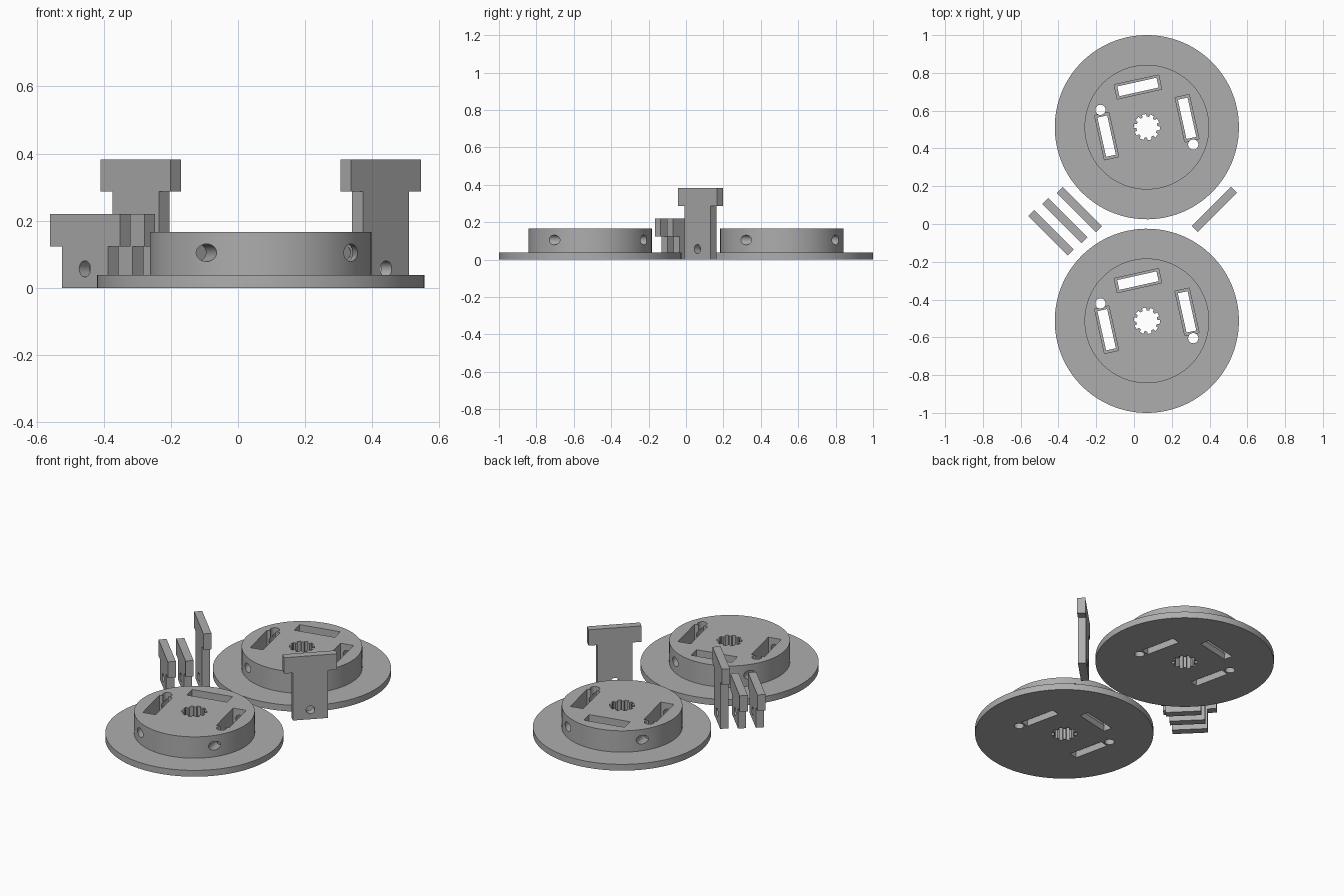
import bpy, bmesh, math
from mathutils import Matrix, Vector

if "Cube" in bpy.data.objects:
    bpy.data.objects.remove(bpy.data.objects["Cube"])

gray = bpy.data.materials.new("plain gray")
gray.diffuse_color = (0.42, 0.42, 0.42, 1)
gray.use_nodes = True
gray.node_tree.nodes["Principled BSDF"].inputs["Base Color"].default_value = gray.diffuse_color


def prism(name, pts, z0, z1, matrix=Matrix()):
    """Extrude a closed outline from z0 to z1, then place it."""
    bm = bmesh.new()
    face = bm.faces.new([bm.verts.new((x, y, z0)) for x, y in pts])
    ext = bmesh.ops.extrude_face_region(bm, geom=[face])
    bmesh.ops.translate(bm, vec=(0, 0, z1 - z0),
                        verts=[v for v in ext["geom"] if isinstance(v, bmesh.types.BMVert)])
    bmesh.ops.recalc_face_normals(bm, faces=bm.faces)
    bm.transform(matrix)
    me = bpy.data.meshes.new(name)
    bm.to_mesh(me)
    bm.free()
    me.materials.append(gray)
    ob = bpy.data.objects.new(name, me)
    bpy.context.collection.objects.link(ob)
    return ob


def circle(r, n, cx=0, cy=0):
    return [(cx + r * math.cos(2 * math.pi * i / n), cy + r * math.sin(2 * math.pi * i / n))
            for i in range(n)]


def rect(w, h, cx=0, cy=0):
    return [(cx - w/2, cy - h/2), (cx + w/2, cy - h/2), (cx + w/2, cy + h/2), (cx - w/2, cy + h/2)]


def combine(ob, tools, operation):
    """Apply booleans one by one and remove the tools."""
    bpy.context.view_layer.objects.active = ob
    for t in tools:
        t.hide_render = True
        m = ob.modifiers.new("bool", "BOOLEAN")
        m.operation, m.solver, m.object = operation, "EXACT", t
        bpy.ops.object.modifier_apply(modifier=m.name)
        bpy.data.objects.remove(t)


def smooth(ob):
    bpy.ops.object.select_all(action="DESELECT")
    ob.select_set(True)
    bpy.context.view_layer.objects.active = ob
    bpy.ops.object.shade_smooth_by_angle(angle=math.radians(30))


BASE, TOP = 0.038, 0.167
UPRIGHT = Matrix.Rotation(math.pi / 2, 4, "X")   # local z becomes -y


def wheel(name, x, y):
    # flanged disc as a turned profile
    bm = bmesh.new()
    prof = [(0, 0), (0.4875, 0), (0.4875, BASE), (0.33, BASE), (0.33, TOP), (0, TOP)]
    vs = [bm.verts.new((r, 0, z)) for r, z in prof]
    es = [bm.edges.new(p) for p in zip(vs, vs[1:])]
    bmesh.ops.spin(bm, geom=vs + es, axis=(0, 0, 1), cent=(0, 0, 0),
                   angle=2 * math.pi, steps=128)
    bmesh.ops.remove_doubles(bm, verts=bm.verts, dist=1e-5)
    bmesh.ops.dissolve_limit(bm, angle_limit=0.01, verts=bm.verts, edges=bm.edges)
    bmesh.ops.recalc_face_normals(bm, faces=bm.faces)
    me = bpy.data.meshes.new(name)
    bm.to_mesh(me)
    bm.free()
    me.materials.append(gray)
    ob = bpy.data.objects.new(name, me)
    bpy.context.collection.objects.link(ob)

    cuts = []
    # splined centre bore
    bore = []
    for i in range(10):
        for f, r in ((-0.26, 0.07), (0.26, 0.07), (0.3, 0.056), (0.7, 0.056)):
            a = 2 * math.pi * (i + f) / 10 + math.pi / 2
            bore.append((r * math.cos(a), r * math.sin(a)))
    cuts.append(prism("cut_bore", bore, -0.1, 0.3))
    # three stepped slots
    for a in (0, 90, 180):
        turn = Matrix.Rotation(math.radians(a), 4, "Z")
        cuts.append(prism("cut_pocket", rect(0.077, 0.241, 0.218), BASE, 0.3, turn))
        cuts.append(prism("cut_slot", rect(0.053, 0.213, 0.218), -0.1, 0.3, turn))
    # vertical pin holes and horizontal cross holes
    for s in (1, -1):
        cuts.append(prism("cut_pin", circle(0.027, 32, 0.22 * s, -0.143 * s), -0.1, 0.3))
        cuts.append(prism("cut_cross", circle(0.026, 32, 0.22 * s, 0.105), -0.5, 0.5, UPRIGHT))
    combine(ob, cuts, "DIFFERENCE")
    ob.data.transform(Matrix.Translation((x, y, 0)) @ Matrix.Rotation(math.radians(12.5), 4, "Z"))
    smooth(ob)


def plate(name, x, y, angle, shoulder, top):
    # upright T-shaped plate with a fastening hole
    pts = [(-0.0975, 0), (0.0975, 0), (0.0975, shoulder), (0.147, shoulder),
           (0.147, top), (-0.147, top), (-0.147, shoulder), (-0.0975, shoulder)]
    ob = prism(name, pts, -0.0225, 0.0225, UPRIGHT)
    combine(ob, [prism("cut_hole", circle(0.024, 32, 0, 0.057), -0.2, 0.2, UPRIGHT)], "DIFFERENCE")
    ob.data.transform(Matrix.Translation((x, y, 0)) @ Matrix.Rotation(math.radians(angle), 4, "Z"))
    smooth(ob)


wheel("front_wheel", 0.068, -0.5125)
wheel("back_wheel", 0.068, 0.5125)
plate("short_plate_outer", -0.44, -0.047, -45, 0.124, 0.221)
plate("short_plate_inner", -0.367, 0.018, -45, 0.124, 0.221)
plate("tall_plate_left", -0.289, 0.077, -45, 0.287, 0.383)
plate("tall_plate_right", 0.425, 0.077, 45, 0.287, 0.383)
